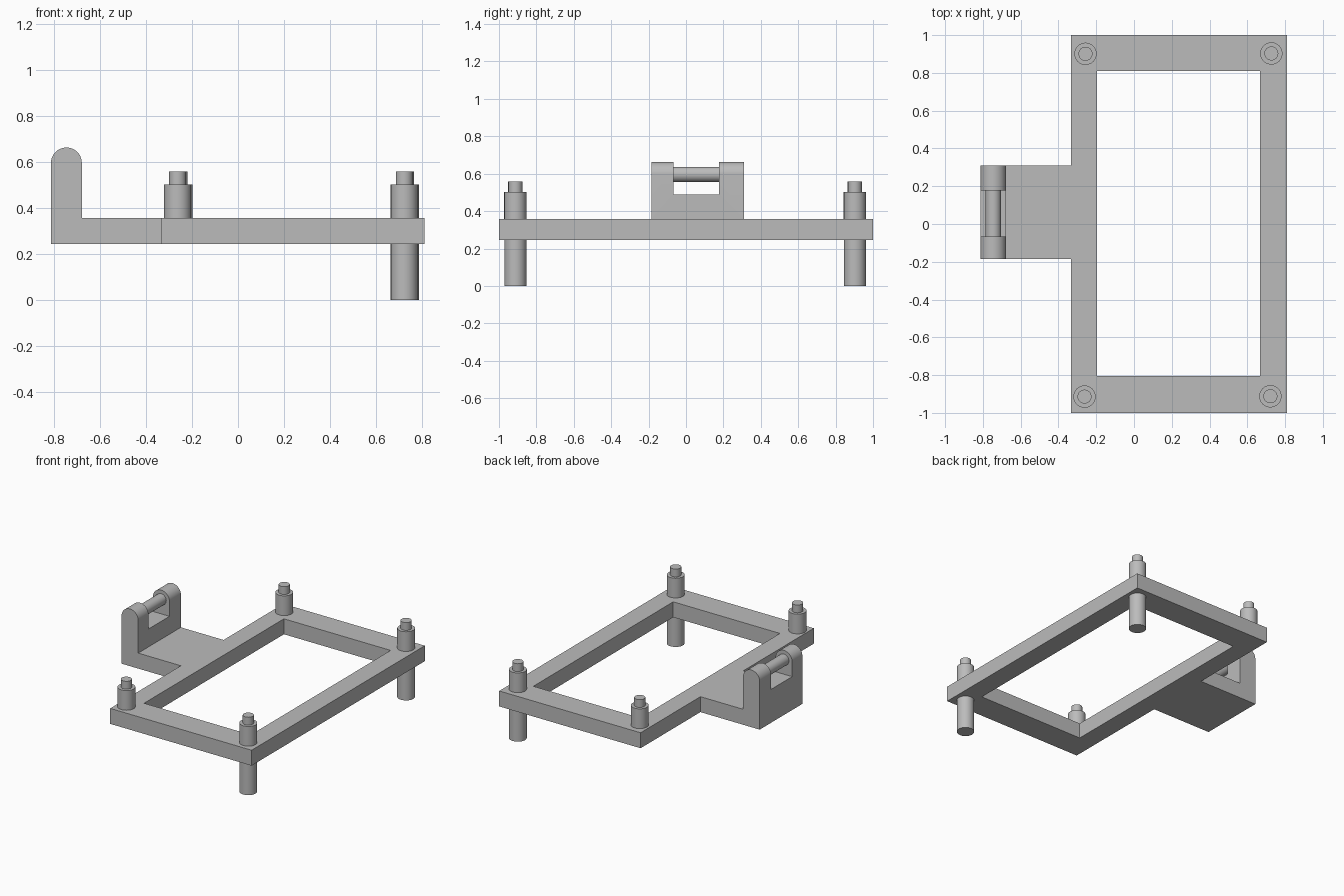
import bpy, bmesh, math
from mathutils import Matrix

if "Cube" in bpy.data.objects:
    bpy.data.objects.remove(bpy.data.objects["Cube"])

grey = bpy.data.materials.new("grey")
grey.diffuse_color = (0.5, 0.5, 0.5, 1)
grey.use_nodes = True
grey.node_tree.nodes["Principled BSDF"].inputs["Base Color"].default_value = grey.diffuse_color

Z0, Z1 = 0.245, 0.358           # frame bottom and top
Y0, Y1 = -0.184, 0.309          # hinge arm sides
ROD_X, ROD_Z = -0.745, 0.596    # hinge rod axis


def add_object(name, bm):
    bmesh.ops.recalc_face_normals(bm, faces=bm.faces)
    me = bpy.data.meshes.new(name)
    bm.to_mesh(me)
    bm.free()
    ob = bpy.data.objects.new(name, me)
    bpy.context.collection.objects.link(ob)
    me.materials.append(grey)
    return ob


def prism(name, profile, y0, y1):
    """Extrude an x-z profile along y."""
    bm = bmesh.new()
    face = bm.faces.new([bm.verts.new((x, y0, z)) for x, z in profile])
    ext = bmesh.ops.extrude_face_region(bm, geom=[face])["geom"]
    verts = [v for v in ext if isinstance(v, bmesh.types.BMVert)]
    bmesh.ops.translate(bm, verts=verts, vec=(0, y1 - y0, 0))
    return add_object(name, bm)


def box(name, x0, x1, y0, y1, z0, z1):
    return prism(name, [(x0, z0), (x1, z0), (x1, z1), (x0, z1)], y0, y1)


def smooth(ob):
    bpy.ops.object.select_all(action='DESELECT')
    ob.select_set(True)
    bpy.context.view_layer.objects.active = ob
    bpy.ops.object.shade_smooth_by_angle(angle=math.radians(30))


def combine(ob, other, operation):
    """Apply a boolean and remove the helper."""
    mod = ob.modifiers.new("bool", 'BOOLEAN')
    mod.operation, mod.solver, mod.object = operation, 'EXACT', other
    bpy.context.view_layer.objects.active = ob
    bpy.ops.object.modifier_apply(modifier=mod.name)
    bpy.data.objects.remove(other)


# Rectangular frame with its opening
frame = box("frame", -0.333, 0.81, -1, 1, Z0, Z1)
combine(frame, box("opening", -0.196, 0.667, -0.805, 0.81, 0, 1), 'DIFFERENCE')

# Hinge arm: L-shaped side profile with a rounded top, joined to the frame
r = 0.067
arc = [(ROD_X + r * math.cos(math.pi * i / 24), ROD_Z + r * math.sin(math.pi * i / 24))
       for i in range(25)]
arm = prism("arm", [(ROD_X - r, Z0), (-0.28, Z0), (-0.28, Z1), (ROD_X + r, Z1)] + arc, Y0, Y1)
combine(frame, arm, 'UNION')

# Notch between the two hinge lugs
combine(frame, box("notch", -0.9, -0.6, -0.066, 0.177, 0.489, 0.8), 'DIFFERENCE')
smooth(frame)

# Hinge rod across the notch
bm = bmesh.new()
bmesh.ops.create_cone(bm, cap_ends=True, segments=32, radius1=0.041, radius2=0.041, depth=0.26,
                      matrix=Matrix.Translation((ROD_X, 0.0555, ROD_Z)) @ Matrix.Rotation(math.pi / 2, 4, 'X'))
smooth(add_object("hinge_rod", bm))


def peg(name, x, y, bottom):
    """Stepped post: wide shaft with a thinner pin on top."""
    outline = [(0, bottom), (0.059, bottom), (0.059, 0.502), (0.037, 0.502), (0.037, 0.559), (0, 0.559)]
    bm = bmesh.new()
    vs = [bm.verts.new((px, 0, pz)) for px, pz in outline]
    es = [bm.edges.new(p) for p in zip(vs, vs[1:])]
    bmesh.ops.spin(bm, geom=vs + es, cent=(0, 0, 0), axis=(0, 0, 1),
                   angle=2 * math.pi, steps=32)
    bmesh.ops.remove_doubles(bm, verts=bm.verts, dist=1e-4)
    bmesh.ops.translate(bm, verts=bm.verts, vec=(x, y, 0))
    smooth(add_object(name, bm))


# Corner pegs: the right pair runs down through the frame as legs
peg("peg_back_left", -0.257, 0.901, Z1 - 0.01)
peg("peg_front_left", -0.262, -0.914, Z1 - 0.01)
peg("peg_back_right", 0.727, 0.903, 0)
peg("peg_front_right", 0.722, -0.912, 0)
